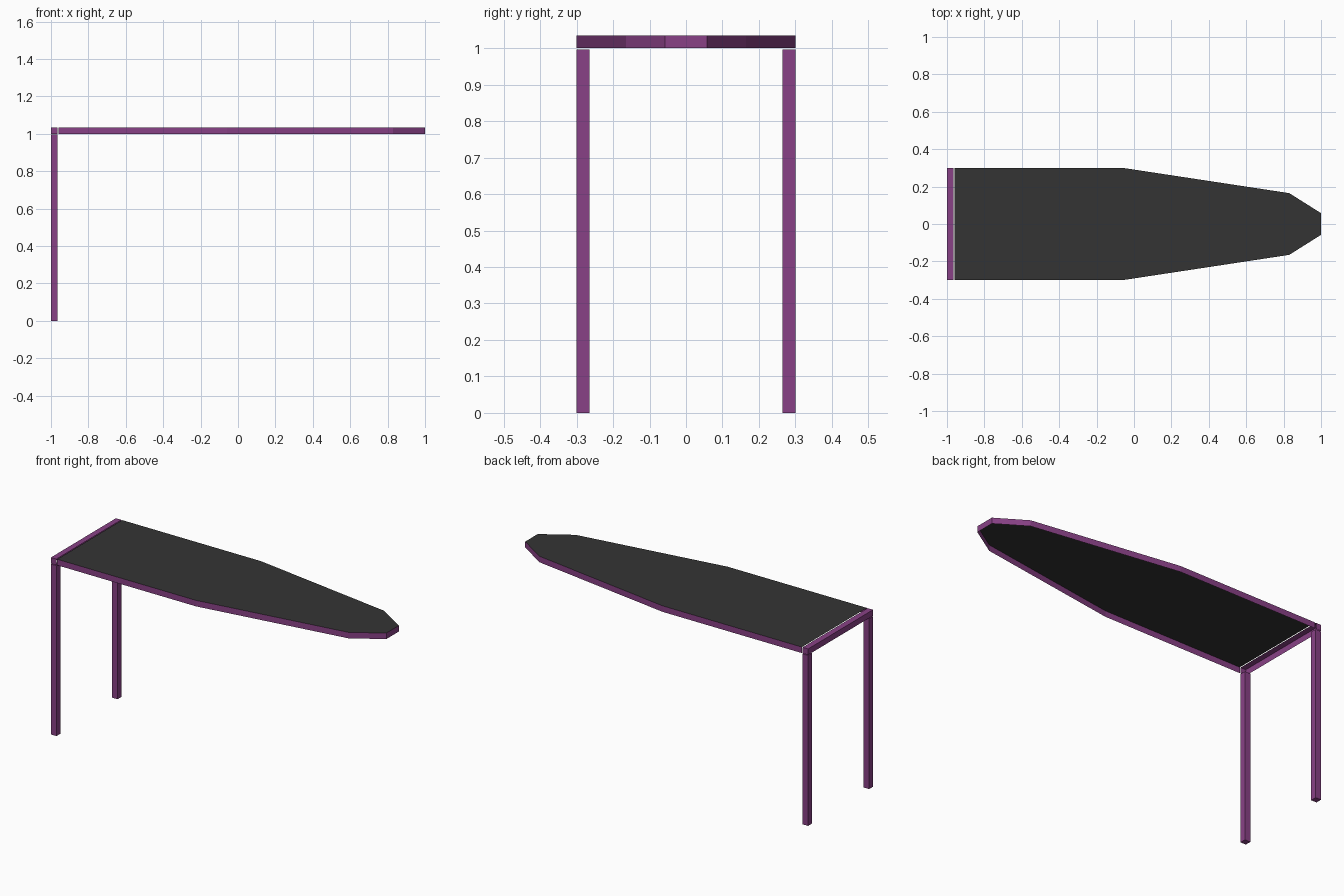
import bpy, bmesh

if "Cube" in bpy.data.objects:
    bpy.data.objects.remove(bpy.data.objects["Cube"], do_unlink=True)


def material(name, colour):
    m = bpy.data.materials.new(name)
    m.use_nodes = True
    m.diffuse_color = colour
    m.node_tree.nodes["Principled BSDF"].inputs["Base Color"].default_value = colour
    return m


purple = material("purple", (0.25, 0.053, 0.24, 1))
charcoal = material("charcoal", (0.034, 0.034, 0.034, 1))

EDGE = 0.036                 # bar and leg thickness
HALF = 0.3                   # half width of the board
BOTTOM, TOP = 1.0, 1.035     # board rim


def finish(name, bm, mats):
    mesh = bpy.data.meshes.new(name)
    bm.to_mesh(mesh)
    bm.free()
    for m in mats:
        mesh.materials.append(m)
    obj = bpy.data.objects.new(name, mesh)
    bpy.context.collection.objects.link(obj)
    return obj


def open_tray(name, outline, open_x, mats):
    """Thin top sheet with hanging rim walls, open below and along x = open_x."""
    bm = bmesh.new()
    upper = [bm.verts.new((x, y, TOP)) for x, y in outline]
    lower = [bm.verts.new((x, y, BOTTOM)) for x, y in outline]
    bm.faces.new(upper).material_index = len(mats) - 1
    for i in range(len(outline)):
        j = (i + 1) % len(outline)
        if outline[i][0] == open_x and outline[j][0] == open_x:
            continue
        bm.faces.new((upper[j], upper[i], lower[i], lower[j]))
    return finish(name, bm, mats)


# Tapered board: charcoal top sheet with a purple rim
side = [(-0.96, HALF), (-0.06, HALF), (0.83, 0.165), (1.0, 0.058)]
outline = [(x, -y) for x, y in side] + side[::-1]
open_tray("board", outline, -0.96, [purple, charcoal])

# Purple end bar above the legs
inner = -1 + EDGE - 0.001
bar = [(-1, -HALF), (inner, -HALF), (inner, HALF), (-1, HALF)]
open_tray("end_bar", bar, inner, [purple])

# Pair of square legs
LEG_HEIGHT = 0.996
for name, s in (("front_leg", -1), ("back_leg", 1)):
    bm = bmesh.new()
    bmesh.ops.create_cube(bm, size=1)
    bmesh.ops.scale(bm, vec=(EDGE, EDGE, LEG_HEIGHT), verts=bm.verts)
    bmesh.ops.translate(
        bm, vec=(-1 + EDGE / 2, s * (HALF - EDGE / 2), LEG_HEIGHT / 2), verts=bm.verts)
    finish(name, bm, [purple])
